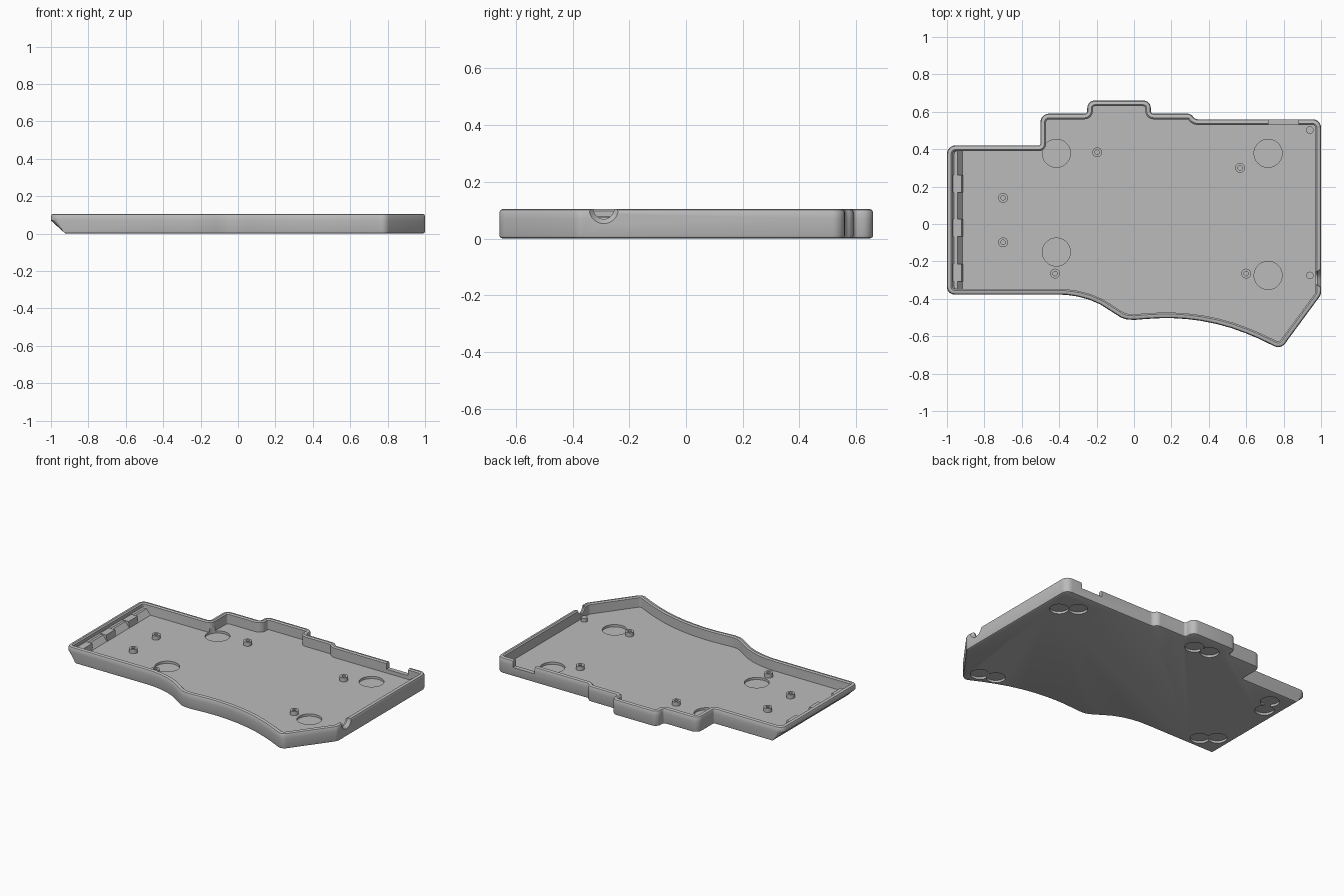
import bpy, bmesh, math
from mathutils import Vector

if "Cube" in bpy.data.objects:
    bpy.data.objects.remove(bpy.data.objects["Cube"])

grey = bpy.data.materials.new("grey plastic")
grey.diffuse_color = (0.5, 0.5, 0.5, 1)
grey.use_nodes = True
grey.node_tree.nodes["Principled BSDF"].inputs["Base Color"].default_value = grey.diffuse_color


def finish(name, bm):
    bmesh.ops.recalc_face_normals(bm, faces=bm.faces)
    me = bpy.data.meshes.new(name)
    bm.to_mesh(me)
    bm.free()
    ob = bpy.data.objects.new(name, me)
    bpy.context.collection.objects.link(ob)
    me.materials.append(grey)
    return ob


def smooth(ob):
    bpy.ops.object.select_all(action='DESELECT')
    bpy.context.view_layer.objects.active = ob
    ob.select_set(True)
    bpy.ops.object.shade_smooth_by_angle(angle=math.radians(30))


def loft(bm, rings):
    """Skin a list of equal-length rings and cap both ends."""
    loops = [[bm.verts.new(p) for p in ring] for ring in rings]
    n = len(loops[0])
    for a, b in zip(loops, loops[1:]):
        for i in range(n):
            j = (i + 1) % n
            bm.faces.new((a[i], a[j], b[j], b[i]))
    bm.faces.new(loops[0][::-1])
    bm.faces.new(loops[-1])


def turned(bm, x, y, profile, n=32):
    """Round part at x, y from (radius, z) pairs."""
    loft(bm, [[(x + r * math.cos(math.tau * i / n), y + r * math.sin(math.tau * i / n), z)
               for i in range(n)] for r, z in profile])


def prism(bm, profile, y0, y1):
    """Extrude an (x, z) profile along y."""
    loft(bm, [[(x, y, z) for x, z in profile] for y in (y0, y1)])


def rounded(corners, steps=6):
    """Polygon from (x, y, radius) corners with arcs at the rounded ones."""
    out = []
    for i, (x, y, r) in enumerate(corners):
        p = Vector((x, y))
        if r == 0:
            out.append(p)
            continue
        a = (Vector(corners[i - 1][:2]) - p).normalized()
        b = (Vector(corners[(i + 1) % len(corners)][:2]) - p).normalized()
        half = a.angle(b) / 2
        c = p + (a + b).normalized() * (r / math.sin(half))
        s = p + a * (r / math.tan(half)) - c
        e = p + b * (r / math.tan(half)) - c
        sweep = s.angle_signed(e)
        for k in range(steps + 1):
            t = -sweep * k / steps
            out.append(c + Vector((s.x * math.cos(t) - s.y * math.sin(t),
                                   s.x * math.sin(t) + s.y * math.cos(t))))
    return out


def inset(pts, d):
    """Move a counter-clockwise outline inwards by d."""
    out = []
    for i, p in enumerate(pts):
        a = (p - pts[i - 1]).normalized()
        b = (pts[(i + 1) % len(pts)] - p).normalized()
        na, nb = Vector((-a.y, a.x)), Vector((-b.y, b.x))
        out.append(p + (na + nb) * (d / (1 + na.dot(nb))))
    return out


# Outline: straight back steps, wavy front edge and pointed thumb corner
outline = rounded([
    (-1, -.377, .04), (-.42, -.377, 0), (-.36, -.379, 0), (-.30, -.388, 0), (-.24, -.404, 0),
    (-.18, -.43, 0), (-.12, -.468, 0), (-.07, -.50, 0), (-.04, -.51, 0), (0, -.513, 0),
    (.06, -.508, 0), (.13, -.504, 0), (.20, -.503, 0), (.28, -.508, 0), (.36, -.518, 0),
    (.44, -.534, 0), (.52, -.556, 0), (.60, -.585, 0), (.66, -.61, 0),
    (.785, -.67, .045), (1, -.378, .05), (1, .56, .045), (.325, .56, .03), (.305, .59, .035),
    (.09, .59, .015), (.09, .66, .04), (-.25, .66, .04), (-.25, .59, .015),
    (-.5, .59, .045), (-.5, .42, .01), (-1, .42, .045)])

# Tray shell; the lower left side slopes inwards
bm = bmesh.new()
section = [(.012, 0, 0), (.003, .004, 0), (0, .012, 0), (0, .07, 0), (0, .093, 0), (.004, .101, 0),
           (.012, .105, 0), (.022, .105, 0), (.030, .098, .03), (.030, .078, .03), (.030, .035, .03)]
rings = []
for d, z, wall in section:
    lim = -1 + wall + 1.1 * (.07 + wall * .27 - z)
    rings.append([(max(p.x, lim), p.y, z) for p in inset(outline, d)])
loft(bm, rings)
tray = finish("tray", bm)

# Cutters: round floor pockets, foot recesses, plug notch, cable notch
cut = bmesh.new()
for x in (-.415, .717):
    for y in ((-.15, .378) if x < 0 else (-.275, .378)):
        turned(cut, x, y, [(.075, .02), (.075, .06)], 48)
pockets = finish("pocket_cutter", cut)

feet = [[(.89, .36), (.75, -.55), (-.03, .53), (-.80, .32), (-.76, -.29)],
        [(.80, .43), (.65, -.52), (-.14, .54), (-.84, .22), (-.84, -.22)]]
cutters = [pockets]
for group in feet:
    cut = bmesh.new()
    for x, y in group:
        turned(cut, x, y, [(.058, -.02), (.058, .015)], 40)
    cutters.append(finish("foot_recess_cutter", cut))

cut = bmesh.new()
prism(cut, [(.72, .06), (.88, .06), (.88, .15), (.72, .15)], .50, .60)
n = 32
loft(cut, [[(x, -.29 + r * math.cos(math.tau * i / n), .105 + r * math.sin(math.tau * i / n))
            for i in range(n)] for x, r in ((.94, .036), (.98, .036), (1.01, .06))])
cutters.append(finish("notch_cutter", cut))

bpy.context.view_layer.objects.active = tray
for c in cutters:
    c.hide_render = True
    m = tray.modifiers.new("cut", 'BOOLEAN')
    m.operation, m.solver, m.object = 'DIFFERENCE', 'EXACT', c
    bpy.ops.object.modifier_apply(modifier=m.name)
for c in cutters:
    bpy.data.objects.remove(c)
smooth(tray)

# Screw posts with blind holes
bm = bmesh.new()
for x, y in [(-.70, .14), (-.70, -.098), (-.197, .383), (.567, .30), (-.422, -.265), (.60, -.265)]:
    turned(bm, x, y, [(.026, .03), (.026, .062), (.012, .062), (.012, .036)])
smooth(finish("screw_posts", bm))

# Plain pegs by the right wall
bm = bmesh.new()
for y in (.502, -.275):
    turned(bm, .94, y, [(.02, .03), (.02, .06)])
smooth(finish("pegs", bm))

# Ledge along the left wall with three raised pads
bm = bmesh.new()
prism(bm, [(-.975, .07), (-.945, .07), (-.915, .034), (-.94, .03)], -.35, .395)
finish("side_ledge", bm)
bm = bmesh.new()
for y in (.215, -.02, -.26):
    prism(bm, [(-.967, .068), (-.967, .076), (-.922, .076), (-.915, .034), (-.93, .03)], y - .047, y + .047)
finish("ledge_pads", bm)
